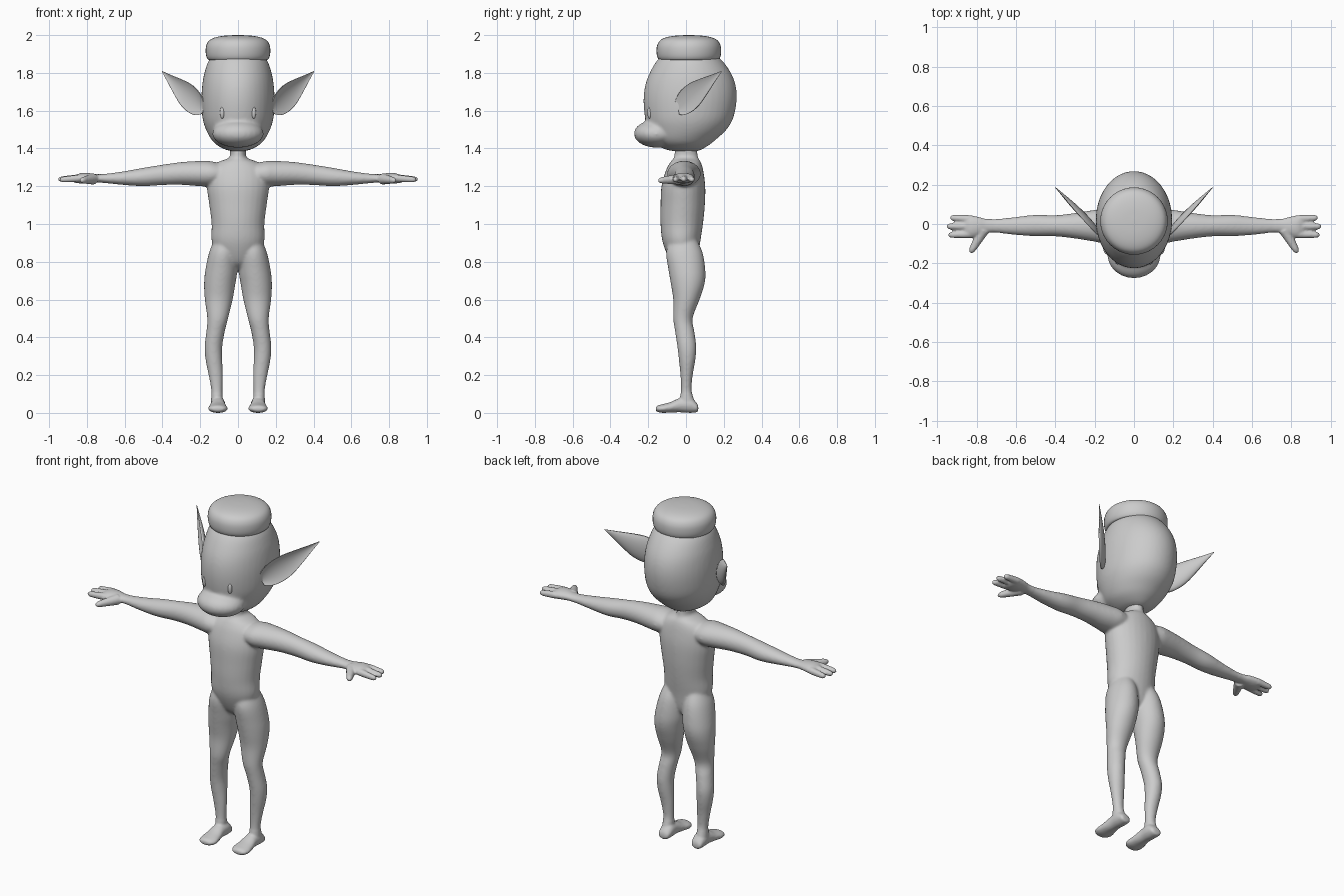
import bpy, bmesh, math
from mathutils import Vector

if "Cube" in bpy.data.objects:
    bpy.data.objects.remove(bpy.data.objects["Cube"])

grey = bpy.data.materials.new("plain grey")
grey.use_nodes = True
grey.diffuse_color = (0.6, 0.6, 0.6, 1)
grey.node_tree.nodes["Principled BSDF"].inputs["Base Color"].default_value = (0.6, 0.6, 0.6, 1)


def spline(rows, steps=5):
    """Smoothly fill in between measured rows."""
    out = []
    for i in range(len(rows) - 1):
        p = [rows[max(0, min(len(rows) - 1, i + k))] for k in (-1, 0, 1, 2)]
        for s in range(steps):
            t = s / steps
            out.append([b + t / 2 * (c - a + t * (2*a - 5*b + 4*c - d + t * (3*(b - c) + d - a)))
                        for a, b, c, d in zip(*p)])
    return out + [list(rows[-1])]


def skin(bm, loops):
    """Bridge a list of point loops and cap both ends."""
    rings = [[bm.verts.new(p) for p in loop] for loop in loops]
    n = len(rings[0])
    for a, b in zip(rings, rings[1:]):
        for i in range(n):
            bm.faces.new((a[i], a[(i + 1) % n], b[(i + 1) % n], b[i]))
    bm.faces.new(rings[0])
    bm.faces.new(rings[-1])


def loft(bm, axis, rows, side=1, n=28):
    """Elliptical loft; row = position, then min/max on the other two axes."""
    loops = []
    for pos, u0, u1, v0, v1 in spline(rows):
        loop = []
        for i in range(n):
            a = math.tau * i / n
            p = [(u0 + u1 + (u1 - u0) * math.cos(a)) / 2, (v0 + v1 + (v1 - v0) * math.sin(a)) / 2]
            p.insert(axis, pos)
            loop.append((p[0] * side, p[1], p[2]))
        loops.append(loop)
    skin(bm, loops)


def ball(bm, centre, radii, n=24):
    verts = bmesh.ops.create_uvsphere(bm, u_segments=n, v_segments=n // 2, radius=1)["verts"]
    for v in verts:
        v.co = Vector(c + r * x for c, r, x in zip(centre, radii, v.co))


def tube(bm, a, b, r0, r1, side, n=14):
    """Rounded finger from a to b."""
    a, b = Vector(a), Vector(b)
    d = (b - a).normalized()
    u = d.cross(Vector((0, 0, 1))).normalized()
    w = d.cross(u)
    loops = []
    for t, k in ((0, 1), (.3, 1), (.6, 1), (.85, .97), (.95, .7), (1, .25)):
        r = (r0 + (r1 - r0) * t) * k
        c = a.lerp(b, t)
        pts = [c + r * (u * math.cos(math.tau * i / n) + w * math.sin(math.tau * i / n)) for i in range(n)]
        loops.append([(p.x * side, p.y, p.z) for p in pts])
    skin(bm, loops)


def finish(name, bm):
    bmesh.ops.recalc_face_normals(bm, faces=bm.faces)
    for f in bm.faces:
        f.smooth = True
    mesh = bpy.data.meshes.new(name)
    bm.to_mesh(mesh)
    bm.free()
    mesh.materials.append(grey)
    ob = bpy.data.objects.new(name, mesh)
    bpy.context.collection.objects.link(ob)
    return ob


def fuse(ob, voxel, smooth):
    """Merge overlapping volumes into one skin, then relax it."""
    m = ob.modifiers.new("fuse", 'REMESH')
    m.mode, m.voxel_size, m.use_smooth_shade = 'VOXEL', voxel, True
    m = ob.modifiers.new("relax", 'SMOOTH')
    m.factor, m.iterations = 0.5, smooth
    mesh = bpy.data.meshes.new_from_object(ob.evaluated_get(bpy.context.evaluated_depsgraph_get()))
    ob.modifiers.clear()
    ob.data = mesh
    mesh.materials.clear()
    mesh.materials.append(grey)


# Body: torso, legs, feet, arms and hands in one skin
bm = bmesh.new()
torso = [(.76, .02, -.03, .03), (.8, .09, -.08, .06), (.9, .138, -.123, .075), (1, .14, -.135, .09),
         (1.1, .152, -.135, .1), (1.2, .165, -.13, .102), (1.28, .155, -.108, .092),
         (1.325, .11, -.085, .08), (1.35, .05, -.065, .065), (1.38, .042, -.06, .06), (1.43, .05, -.06, .06)]
loft(bm, 2, [(z, -x, x, a, b) for z, x, a, b in torso])
leg = [(.93, .02, .12, -.08, .05), (.85, .005, .153, -.105, .088), (.75, .004, .174, -.092, .103),
       (.68, .014, .18, -.08, .098), (.6, .028, .176, -.068, .072), (.5, .052, .163, -.068, .035),
       (.43, .07, .168, -.058, .045), (.35, .083, .177, -.046, .055), (.28, .083, .172, -.038, .05),
       (.2, .08, .156, -.03, .036), (.12, .082, .142, -.027, .03), (.06, .08, .143, -.035, .045),
       (.03, .08, .143, -.03, .045)]
foot = [(.065, .09, .13, .012, .035), (.055, .075, .14, .003, .055), (.02, .068, .145, 0, .085),
        (-.03, .068, .145, .003, .08), (-.08, .06, .153, .002, .058), (-.12, .054, .158, 0, .047),
        (-.148, .065, .15, .004, .04), (-.16, .085, .13, .012, .03)]
arm = [(.06, -.08, .06, 1.22, 1.31), (.14, -.1, .078, 1.2, 1.332), (.2, -.09, .072, 1.2, 1.334),
       (.3, -.074, .056, 1.207, 1.328), (.4, -.063, .045, 1.206, 1.314), (.5, -.062, .047, 1.2, 1.298),
       (.6, -.056, .036, 1.206, 1.28), (.7, -.045, .026, 1.216, 1.266), (.75, -.045, .026, 1.22, 1.264),
       (.79, -.062, .036, 1.218, 1.27), (.83, -.072, .044, 1.215, 1.27), (.86, -.07, .046, 1.218, 1.258),
       (.875, -.06, .036, 1.225, 1.248)]
fingers = [((.84, .026, 1.242), (.935, .032, 1.234)), ((.84, -.012, 1.244), (.953, -.012, 1.236)),
           ((.84, -.052, 1.242), (.945, -.056, 1.234))]
for s in (1, -1):
    loft(bm, 2, leg, s)
    loft(bm, 1, foot, s)
    loft(bm, 0, arm, s)
    for a, b in fingers:
        tube(bm, a, b, .02, .015, s)
    tube(bm, (.765, -.03, 1.238), (.832, -.148, 1.23), .03, .015, s)
body = finish("body", bm)
fuse(body, .006, 3)
# Extra softening away from the hands
group = body.vertex_groups.new(name="soft")
group.add([v.index for v in body.data.vertices if abs(v.co.x) < .72 and v.co.z > .1], 1, 'REPLACE')
m = body.modifiers.new("soften", 'SMOOTH')
m.factor, m.iterations, m.vertex_group = .5, 18, "soft"

# Head with muzzle
bm = bmesh.new()
skull = [(1.385, .03, -.06, .06), (1.395, .07, -.11, .085), (1.42, .115, -.15, .125), (1.45, .143, -.18, .162),
         (1.5, .17, -.2, .215), (1.56, .188, -.217, .25), (1.65, .194, -.225, .268), (1.73, .19, -.217, .264),
         (1.8, .178, -.192, .238), (1.87, .152, -.15, .187), (1.92, .1, -.09, .12), (1.94, .03, -.02, .05)]
loft(bm, 2, [(z, -x, x, a, b) for z, x, a, b in skull], n=40)
ball(bm, (0, -.155, 1.478), (.137, .122, .074))
head = finish("head", bm)
fuse(head, .009, 12)

# Cap
bm = bmesh.new()
cap = [(1.868, .1), (1.868, .15), (1.88, .165), (1.91, .171), (1.945, .168), (1.972, .152),
       (1.988, .12), (1.997, .07), (2, .01)]
loft(bm, 2, [(z, -r, r, .015 - r, .015 + r) for z, r in cap], n=40)
finish("cap", bm)

# Cupped leaf-shaped ears and slim eyes
for s, label in ((1, "left"), (-1, "right")):
    bm = bmesh.new()
    base, tip = Vector((.185, -.045, 1.605)), Vector((.402, .188, 1.808))
    along = (tip - base).normalized()
    across = Vector((0, 0, 1))
    across = (across - along * across.dot(along)).normalized()
    front = along.cross(across)
    loops = []
    for t, w, d in spline([(0, .03, .02), (.1, .056, .028), (.25, .069, .032), (.42, .066, .031),
                           (.62, .046, .024), (.82, .022, .013), (1, .002, .002)]):
        loop = []
        for i in range(24):
            a = math.tau * i / 24
            lift = math.sin(a)
            depth = d * lift if lift < 0 else -d * .5 * lift * lift
            p = base.lerp(tip, t) + across * w * math.cos(a) + front * (depth + d * .3)
            loop.append((p.x * s, p.y, p.z))
        loops.append(loop)
    skin(bm, loops)
    finish(label + "_ear", bm)
    bm = bmesh.new()
    ball(bm, (s * .083, -.193, 1.59), (.012, .012, .032))
    finish(label + "_eye", bm)
